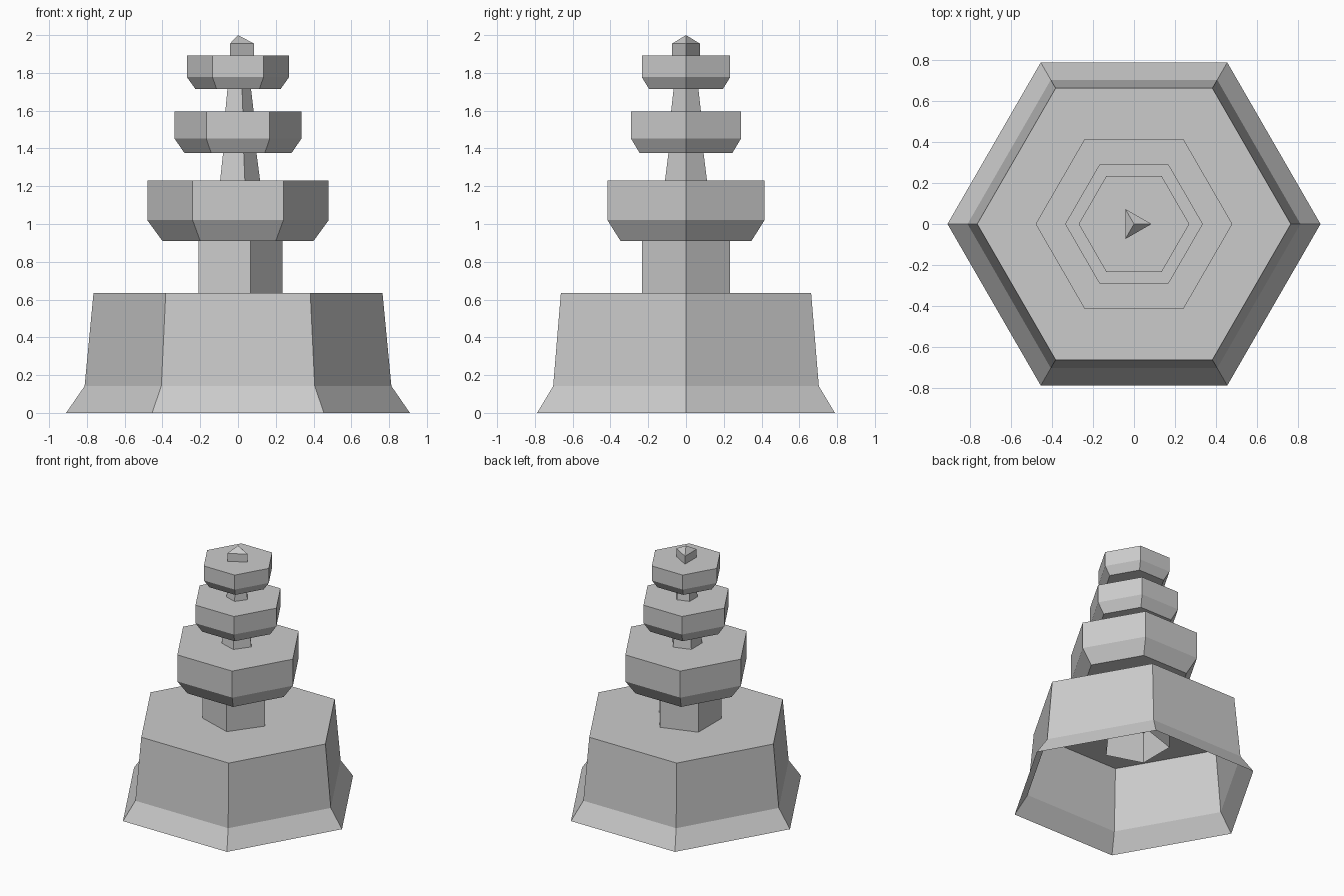
import bpy, bmesh, math

if "Cube" in bpy.data.objects:
    bpy.data.objects.remove(bpy.data.objects["Cube"])


def stack(name, sides, profile, cap_bottom=True, cap_top=True, cx=0.0):
    """Faceted solid of stacked rings; profile is (radius, z), radius 0 is a point."""
    bm = bmesh.new()
    rings = []
    for r, z in profile:
        count = sides if r > 0 else 1
        rings.append([bm.verts.new((cx + r * math.cos(2 * math.pi * i / sides),
                                    r * math.sin(2 * math.pi * i / sides), z))
                      for i in range(count)])
    for a, b in zip(rings, rings[1:]):
        for i in range(sides):
            j = (i + 1) % sides
            if len(b) == 1:
                bm.faces.new((a[i], a[j], b[0]))
            else:
                bm.faces.new((a[i], a[j], b[j], b[i]))
    if cap_bottom:
        bm.faces.new(rings[0][::-1])
    if cap_top and len(rings[-1]) > 1:
        bm.faces.new(rings[-1])
    mesh = bpy.data.meshes.new(name)
    bm.to_mesh(mesh)
    bm.free()
    obj = bpy.data.objects.new(name, mesh)
    bpy.context.collection.objects.link(obj)
    return obj


# Hollow flared base, open underneath
stack("base", 6, [(0.91, 0), (0.812, 0.142), (0.765, 0.635)], cap_bottom=False)

# Five-sided posts; the lowest is an open tube reaching down into the base
stack("lower_post", 5, [(0.246, 0.39), (0.246, 0.91)], False, False, cx=-0.011)
stack("middle_post", 5, [(0.117, 1.23), (0.098, 1.375)], False, False)
stack("upper_post", 5, [(0.083, 1.595), (0.069, 1.715)], False, False)

# Hexagonal tiers with a chamfered underside: inner radius, outer radius, heights
for name, r0, r1, z0, z1, z2 in [
    ("lower_tier", 0.40, 0.48, 0.91, 1.02, 1.23),
    ("middle_tier", 0.283, 0.336, 1.375, 1.452, 1.595),
    ("upper_tier", 0.226, 0.27, 1.715, 1.777, 1.892),
]:
    stack(name, 6, [(r0, z0), (r1, z1), (r1, z2)])

# Three-sided pointed finial
stack("finial", 3, [(0.085, 1.892), (0.085, 1.955), (0, 2.0)], cap_bottom=False)
